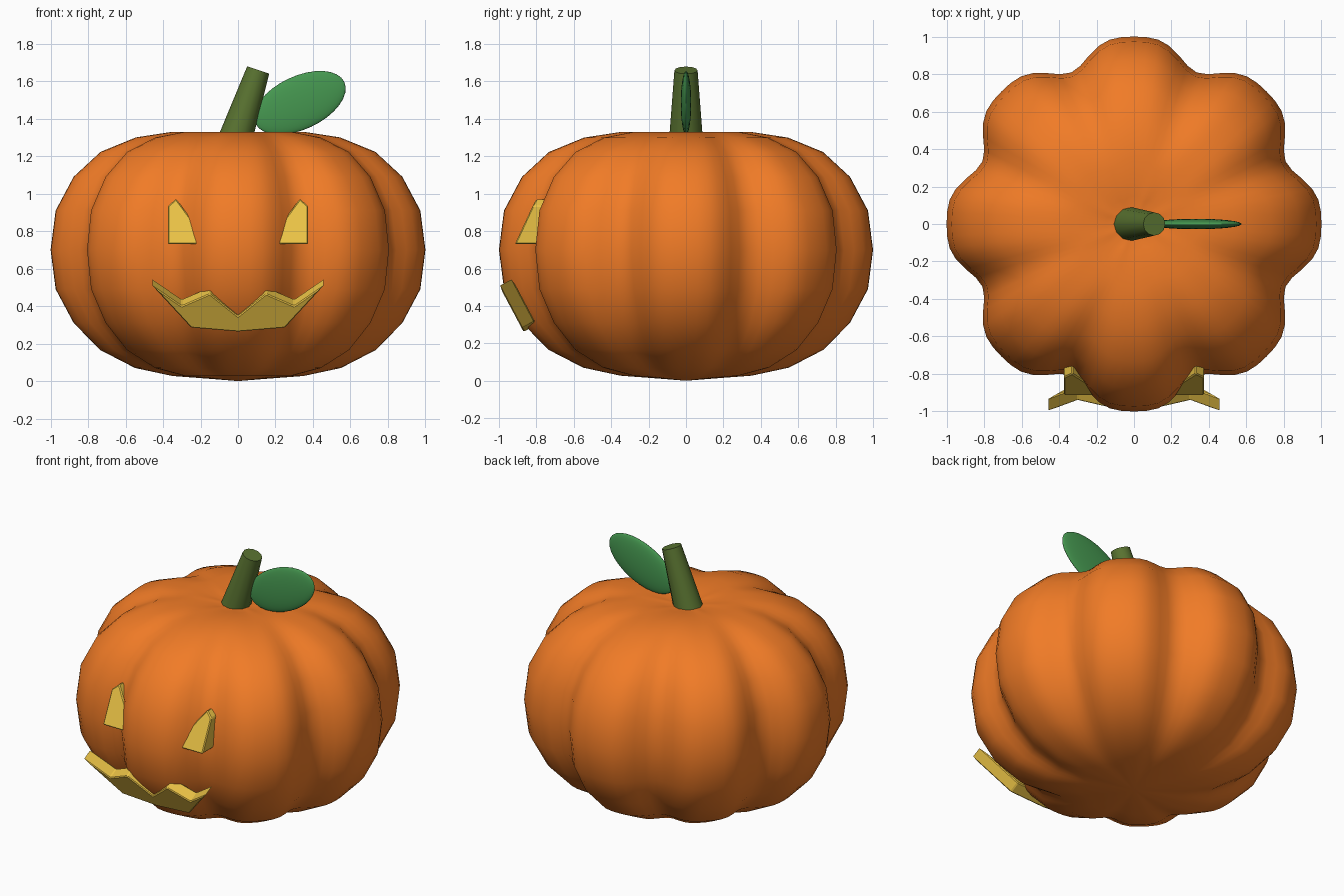
import bpy, bmesh, math
from mathutils import Vector

if "Cube" in bpy.data.objects:
    bpy.data.objects.remove(bpy.data.objects["Cube"])


def material(name, rgb):
    m = bpy.data.materials.new(name)
    m.diffuse_color = (*rgb, 1)
    m.use_nodes = True
    m.node_tree.nodes["Principled BSDF"].inputs["Base Color"].default_value = m.diffuse_color
    return m


ORANGE = material("orange", (0.88, 0.2, 0.02))
YELLOW = material("yellow", (0.82, 0.54, 0.06))
STEM = material("stem_green", (0.1, 0.17, 0.03))
LEAF = material("leaf_green", (0.06, 0.31, 0.08))


def make_object(name, bm, mat, smooth=None):
    bmesh.ops.recalc_face_normals(bm, faces=bm.faces)
    me = bpy.data.meshes.new(name)
    bm.to_mesh(me)
    bm.free()
    ob = bpy.data.objects.new(name, me)
    bpy.context.collection.objects.link(ob)
    me.materials.append(mat)
    if smooth:
        bpy.ops.object.select_all(action='DESELECT')
        ob.select_set(True)
        bpy.context.view_layer.objects.active = ob
        bpy.ops.object.shade_smooth_by_angle(angle=math.radians(smooth))
    return ob


def slab(name, points, offset, bevel=0.006):
    """Closed plate from a front outline pushed back along offset."""
    bm = bmesh.new()
    f = bm.faces.new([bm.verts.new(p) for p in points])
    ext = bmesh.ops.extrude_face_region(bm, geom=[f], use_keep_orig=True)
    verts = [g for g in ext["geom"] if isinstance(g, bmesh.types.BMVert)]
    bmesh.ops.translate(bm, verts=verts, vec=offset)
    ob = make_object(name, bm, YELLOW)
    mod = ob.modifiers.new("soft_edges", 'BEVEL')
    mod.width = bevel
    mod.segments = 1
    return ob


# Pumpkin body: profile spun around z with eight rounded ribs
profile = [(0.15, 0.012), (0.35, 0.027), (0.55, 0.07), (0.736, 0.166), (0.877, 0.31),
           (0.973, 0.49), (1.0, 0.70), (0.973, 0.91), (0.877, 1.09), (0.733, 1.223),
           (0.545, 1.30), (0.35, 1.33), (0.15, 1.31)]
SEG = 96
bm = bmesh.new()
rings = []
for r, z in profile:
    ring = []
    for i in range(SEG):
        a = 2 * math.pi * i / SEG
        k = r * (1 - 0.125 * abs(math.sin(4 * a)) ** 4)
        ring.append(bm.verts.new((k * math.cos(a), k * math.sin(a), z)))
    rings.append(ring)
bottom, top = bm.verts.new((0, 0, 0)), bm.verts.new((0, 0, 1.29))
for i in range(SEG):
    j = (i + 1) % SEG
    for lo, hi in zip(rings, rings[1:]):
        bm.faces.new((lo[i], lo[j], hi[j], hi[i]))
    bm.faces.new((bottom, rings[0][j], rings[0][i]))
    bm.faces.new((top, rings[-1][i], rings[-1][j]))
make_object("pumpkin_body", bm, ORANGE, 60)

# Stem: tapered and leaning to the right
p0, p1 = Vector((-0.035, 0, 1.23)), Vector((0.108, 0, 1.66))
axis = p1 - p0
bm = bmesh.new()
bmesh.ops.create_cone(bm, cap_ends=True, segments=12, radius1=0.095, radius2=0.062,
                      depth=axis.length)
stem = make_object("stem", bm, STEM, 40)
stem.location = (p0 + p1) / 2
stem.rotation_euler = (0, math.atan2(axis.x, axis.z), 0)

# Leaf: flat tilted ellipsoid
bm = bmesh.new()
bmesh.ops.create_uvsphere(bm, u_segments=32, v_segments=16, radius=1)
leaf = make_object("leaf", bm, LEAF, 60)
leaf.scale = (0.262, 0.028, 0.142)
leaf.location = (0.33, 0, 1.485)
leaf.rotation_euler = (0, math.radians(-25), 0)

# Eyes: leaning triangular plates, mirrored
for side, s in (("right", 1), ("left", -1)):
    slab(side + "_eye",
         [(s * 0.15, -0.915, 0.73), (s * 0.373, -0.915, 0.73),
          (s * 0.373, -0.82, 0.935), (s * 0.33, -0.80, 0.972)],
         (0, 0.12, 0.0))

# Mouth: jagged grin, tilted to follow the lower body
half = [(0.15, 0.465), (0.3, 0.40), (0.46, 0.51), (0.25, 0.283)]
outline = [(0, 0.345)] + half + [(0, 0.262)] + [(-x, z) for x, z in reversed(half)]
slab("mouth", [(x, -1.0 + (0.51 - z) * 0.53, z) for x, z in outline],
     (0, 0.07, 0.037))
